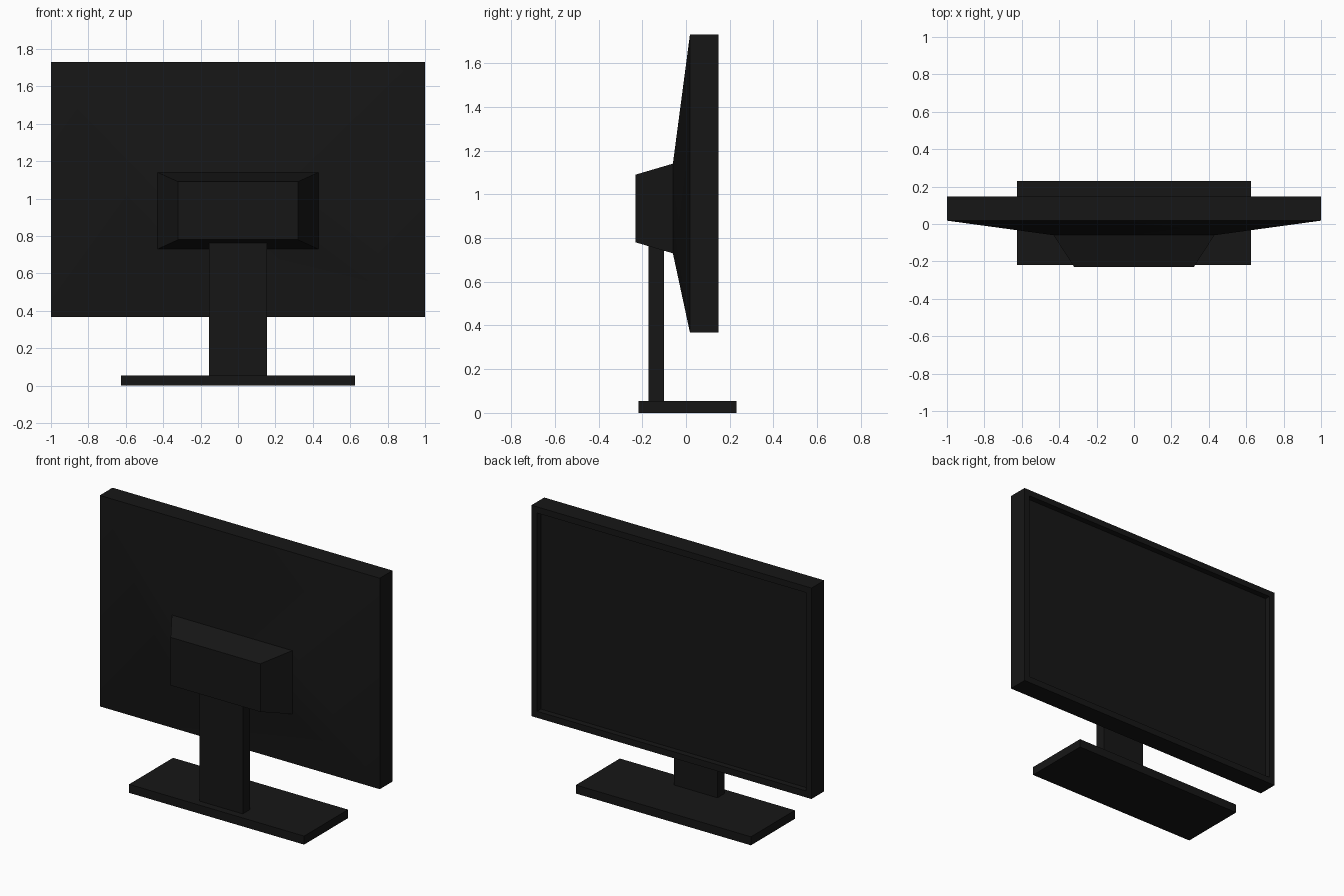
import bpy, bmesh

if "Cube" in bpy.data.objects:
    bpy.data.objects.remove(bpy.data.objects["Cube"])

black = bpy.data.materials.new("black_plastic")
black.diffuse_color = (0.008, 0.008, 0.008, 1)
black.use_nodes = True
black.node_tree.nodes["Principled BSDF"].inputs["Base Color"].default_value = black.diffuse_color


def loft(name, rings):
    """Skin rectangles given as (y, half_width, z_low, z_high), capped at both ends."""
    bm = bmesh.new()
    loops = [[bm.verts.new(p) for p in ((-w, y, lo), (w, y, lo), (w, y, hi), (-w, y, hi))]
             for y, w, lo, hi in rings]
    for a, b in zip(loops, loops[1:]):
        for i in range(4):
            j = (i + 1) % 4
            bm.faces.new((a[i], a[j], b[j], b[i]))
    bm.faces.new(loops[0])
    bm.faces.new(loops[-1])
    bmesh.ops.recalc_face_normals(bm, faces=bm.faces)
    mesh = bpy.data.meshes.new(name)
    bm.to_mesh(mesh)
    bm.free()
    mesh.materials.append(black)
    obj = bpy.data.objects.new(name, mesh)
    bpy.context.collection.objects.link(obj)
    return obj


# Display housing: recessed screen, bezel, edge, tapered back, rear bump
display = loft("display_housing", [
    (0.11, 0.96, 0.41, 1.69),
    (0.148, 0.96, 0.41, 1.69),
    (0.148, 1.00, 0.368, 1.73),
    (0.018, 1.00, 0.368, 1.73),
    (-0.06, 0.43, 0.73, 1.14),
    (-0.23, 0.32, 0.78, 1.09),
])
bpy.context.view_layer.objects.active = display
display.select_set(True)
bpy.ops.object.shade_smooth_by_angle()

# Stand: upright neck and flat foot
loft("stand_neck", [(-0.172, 0.155, 0.04, 0.78), (-0.10, 0.155, 0.04, 0.78)])
loft("stand_base", [(-0.218, 0.625, 0, 0.055), (0.23, 0.625, 0, 0.055)])
